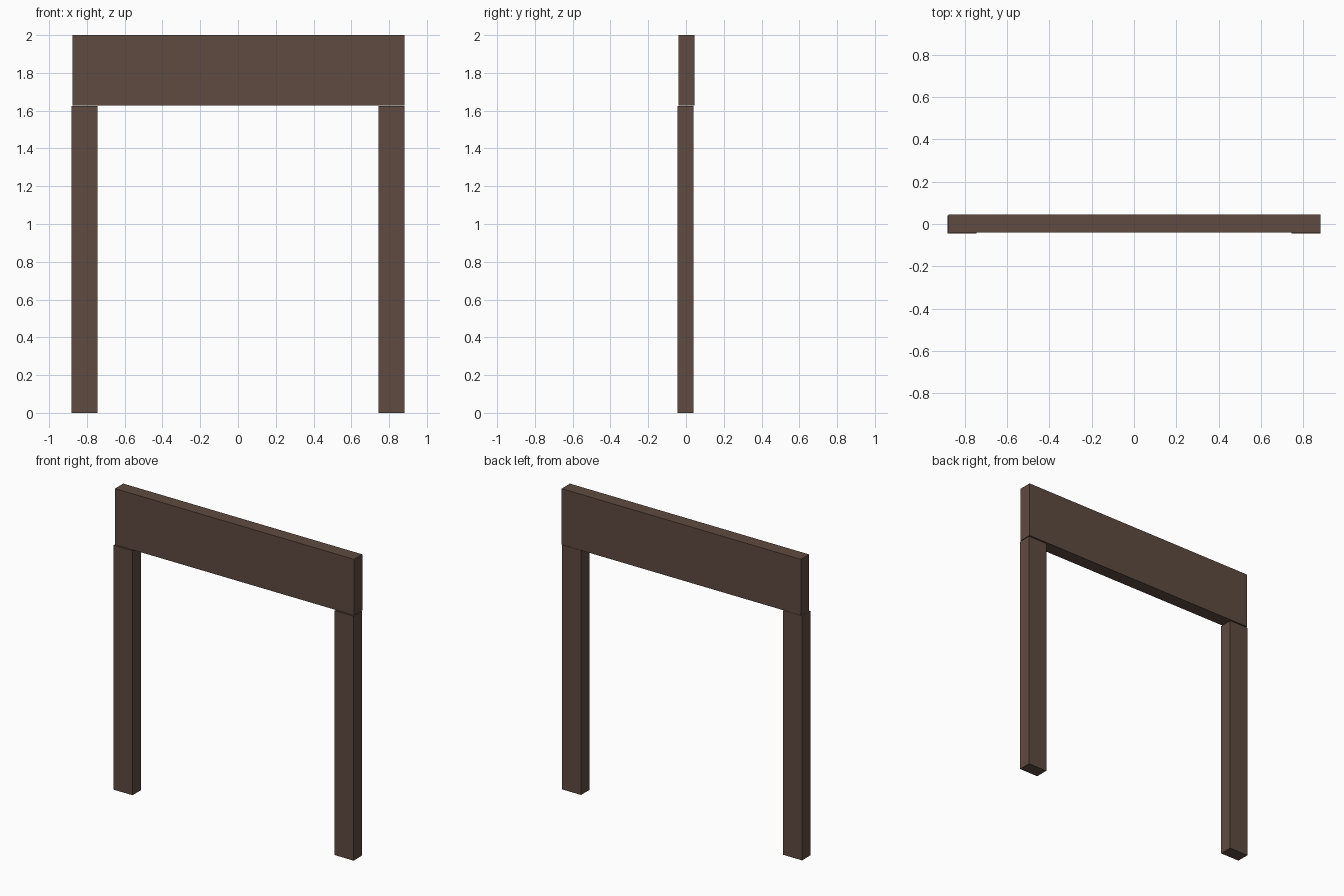
import bpy

if "Cube" in bpy.data.objects:
    bpy.data.objects.remove(bpy.data.objects["Cube"])

# Single dark brown wood colour
wood = bpy.data.materials.new("dark_brown_wood")
wood.diffuse_color = (0.112, 0.069, 0.051, 1.0)
wood.use_nodes = True
wood.node_tree.nodes["Principled BSDF"].inputs["Base Color"].default_value = wood.diffuse_color


def box(name, lo, hi):
    """Axis-aligned box between two corners."""
    bpy.ops.mesh.primitive_cube_add(size=1, location=[(a + b) / 2 for a, b in zip(lo, hi)])
    ob = bpy.context.object
    ob.name = name
    ob.scale = [b - a for a, b in zip(lo, hi)]
    bpy.ops.object.transform_apply(location=False, rotation=False, scale=True)
    ob.data.materials.append(wood)
    return ob


# Two upright posts, set slightly forward of the beam
box("left_post", (-0.882, -0.046, 0.0), (-0.743, 0.041, 1.624))
box("right_post", (0.743, -0.046, 0.0), (0.882, 0.041, 1.624))

# Deep beam across the top
box("top_beam", (-0.876, -0.041, 1.628), (0.882, 0.046, 2.0))
